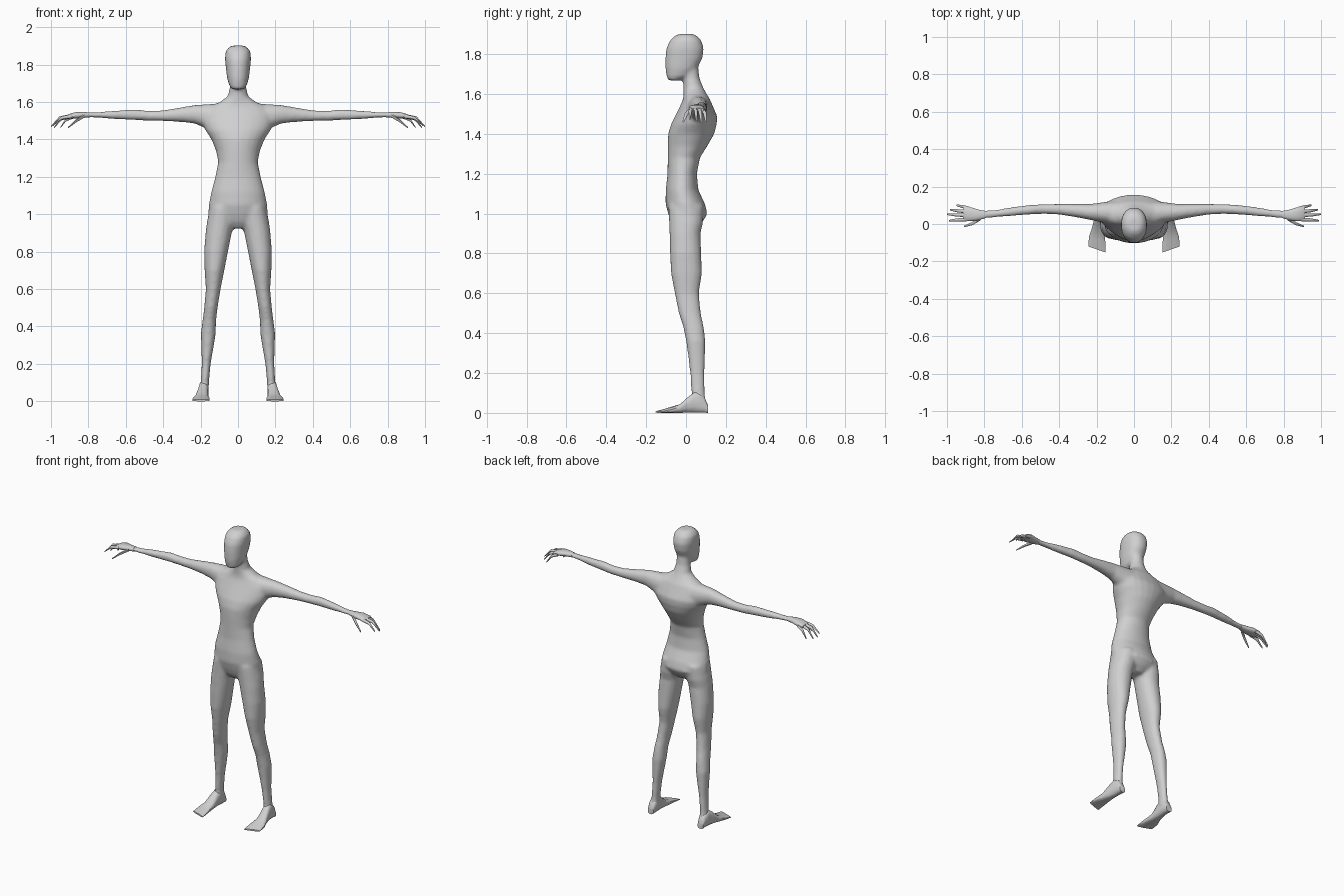
import bpy, bmesh, math

skin = bpy.data.materials.new("plain grey")
skin.diffuse_color = (0.63, 0.63, 0.63, 1)


def loft(bm, axis, sections, n=16, power=2.0, side=1):
    """Closed tube along an axis; section = (position, a_min, a_max, b_min, b_max)."""
    rings = []
    for pos, a0, a1, b0, b1 in sections:
        ring = []
        for i in range(n):
            t = 2 * math.pi * (i + 0.5) / n
            c, s = math.cos(t), math.sin(t)
            a = (a0 + a1) / 2 + (a1 - a0) / 2 * math.copysign(abs(c) ** (2 / power), c)
            b = (b0 + b1) / 2 + (b1 - b0) / 2 * math.copysign(abs(s) ** (2 / power), s)
            x, y, z = {"x": (pos, a, b), "y": (a, pos, b), "z": (a, b, pos)}[axis]
            ring.append(bm.verts.new((x * side, y, z)))
        rings.append(ring)
    for r, q in zip(rings, rings[1:]):
        for i in range(n):
            j = (i + 1) % n
            bm.faces.new((r[i], r[j], q[j], q[i]))
    bm.faces.new(rings[0])
    bm.faces.new(rings[-1])


def finish(bm, name):
    bmesh.ops.recalc_face_normals(bm, faces=bm.faces)
    mesh = bpy.data.meshes.new(name)
    bm.to_mesh(mesh)
    bm.free()
    mesh.materials.append(skin)
    for p in mesh.polygons:
        p.use_smooth = True
    ob = bpy.data.objects.new(name, mesh)
    bpy.context.collection.objects.link(ob)
    bpy.context.view_layer.objects.active = ob
    ob.select_set(True)
    bpy.ops.object.shade_smooth_by_angle(angle=math.radians(50))
    ob.select_set(False)
    return ob


# Trunk and neck: height, half width, front, back
trunk = [(0.925, .05, -.05, .05), (0.96, .13, -.075, .085), (1.0, .16, -.09, .108),
         (1.05, .157, -.103, .095), (1.12, .143, -.102, .062), (1.2, .122, -.093, .055),
         (1.28, .106, -.092, .07), (1.34, .118, -.092, .108), (1.4, .142, -.09, .142),
         (1.45, .175, -.075, .155), (1.49, .19, -.055, .157), (1.54, .185, -.03, .135),
         (1.575, .155, -.015, .12), (1.6, .098, -.012, .104), (1.63, .055, -.013, .088),
         (1.68, .044, -.015, .068), (1.75, .042, -.02, .06)]
# Head: height, half width, front, back
head = [(1.668, .033, -.09, -.035), (1.69, .048, -.098, .02), (1.73, .059, -.104, .058),
        (1.78, .065, -.104, .083), (1.83, .07, -.099, .09), (1.87, .067, -.08, .077),
        (1.893, .05, -.055, .055), (1.902, .03, -.035, .033)]
# Leg: height, inner, outer, front, back
leg = [(1.04, .01, .15, -.09, .09), (0.95, .02, .168, -.085, .085), (0.9, .033, .174, -.083, .073),
       (0.8, .053, .182, -.081, .077), (0.7, .073, .179, -.076, .081), (0.6, .093, .172, -.057, .065),
       (0.5, .109, .181, -.037, .075), (0.43, .117, .19, -.014, .09), (0.36, .119, .199, .0, .098),
       (0.28, .132, .196, .011, .096), (0.2, .146, .194, .02, .093), (0.1, .155, .2, .027, .094),
       (0.04, .156, .206, .02, .105)]
# Arm: distance, front, back, bottom, top
arm = [(.04, .0, .13, 1.44, 1.59), (.13, .0, .122, 1.435, 1.592), (.18, .01, .115, 1.463, 1.588),
       (.23, .02, .108, 1.484, 1.585), (.3, .034, .108, 1.493, 1.573), (.4, .05, .108, 1.498, 1.556),
       (.48, .054, .107, 1.5, 1.554), (.55, .051, .103, 1.503, 1.561), (.65, .043, .091, 1.508, 1.555),
       (.75, .034, .075, 1.516, 1.546), (.83, .03, .07, 1.52, 1.545)]

bm = bmesh.new()
loft(bm, "z", [(z, -w, w, f, b) for z, w, f, b in trunk], 24)
loft(bm, "z", [(z, -w, w, f, b) for z, w, f, b in head], 20, 2.2)
for side in (1, -1):
    loft(bm, "z", leg, 16, 2.1, side)
    loft(bm, "x", arm, 14, 2.1, side)
body = finish(bm, "body")
# Fuse the limbs into one skin and soften the joins
fuse = body.modifiers.new("fuse", "REMESH")
fuse.mode = "VOXEL"
fuse.voxel_size = 0.009
fuse.use_smooth_shade = True
soften = body.modifiers.new("soften", "SMOOTH")
soften.factor = 0.5
soften.iterations = 8

# Palm: distance, front, back, bottom, top
palm = [(.79, .032, .07, 1.518, 1.545), (.83, .02, .077, 1.515, 1.547),
        (.87, .014, .09, 1.512, 1.546), (.905, .018, .093, 1.511, 1.536), (.915, .022, .09, 1.511, 1.53)]
# Fingers: base, knuckle and tip points
fingers = [[(.89, .025, 1.524), (.945, .022, 1.515), (.99, .018, 1.475)],
           [(.89, .046, 1.526), (.955, .049, 1.515), (1.0, .052, 1.468)],
           [(.89, .066, 1.524), (.945, .071, 1.51), (.985, .076, 1.462)],
           [(.88, .083, 1.522), (.92, .094, 1.505), (.95, .1, 1.463)],
           [(.82, .03, 1.528), (.865, .002, 1.5), (.91, -.014, 1.462)]]
# Foot: depth, inner, outer, bottom, top
foot = [(-.153, .15, .245, 0, .01), (-.1, .152, .242, 0, .026), (-.03, .158, .228, 0, .044),
        (.015, .159, .216, 0, .085), (.05, .158, .209, 0, .11), (.09, .157, .207, 0, .085),
        (.11, .162, .203, 0, .04)]

for side, label in ((1, "left"), (-1, "right")):
    bm = bmesh.new()
    loft(bm, "x", palm, 12, 2.4, side)
    for points in fingers:
        loft(bm, "x", [(x, y - r, y + r, z - r, z + r)
                       for (x, y, z), r in zip(points, (.011, .009, .004))], 8, 2, side)
    finish(bm, label + "_hand")

    bm = bmesh.new()
    loft(bm, "y", foot, 12, 2.8, side)
    for v in bm.verts:  # slant the toe edge
        if v.co.y < -.09:
            v.co.y += (abs(v.co.x) - .15) * .35
    finish(bm, label + "_foot")
